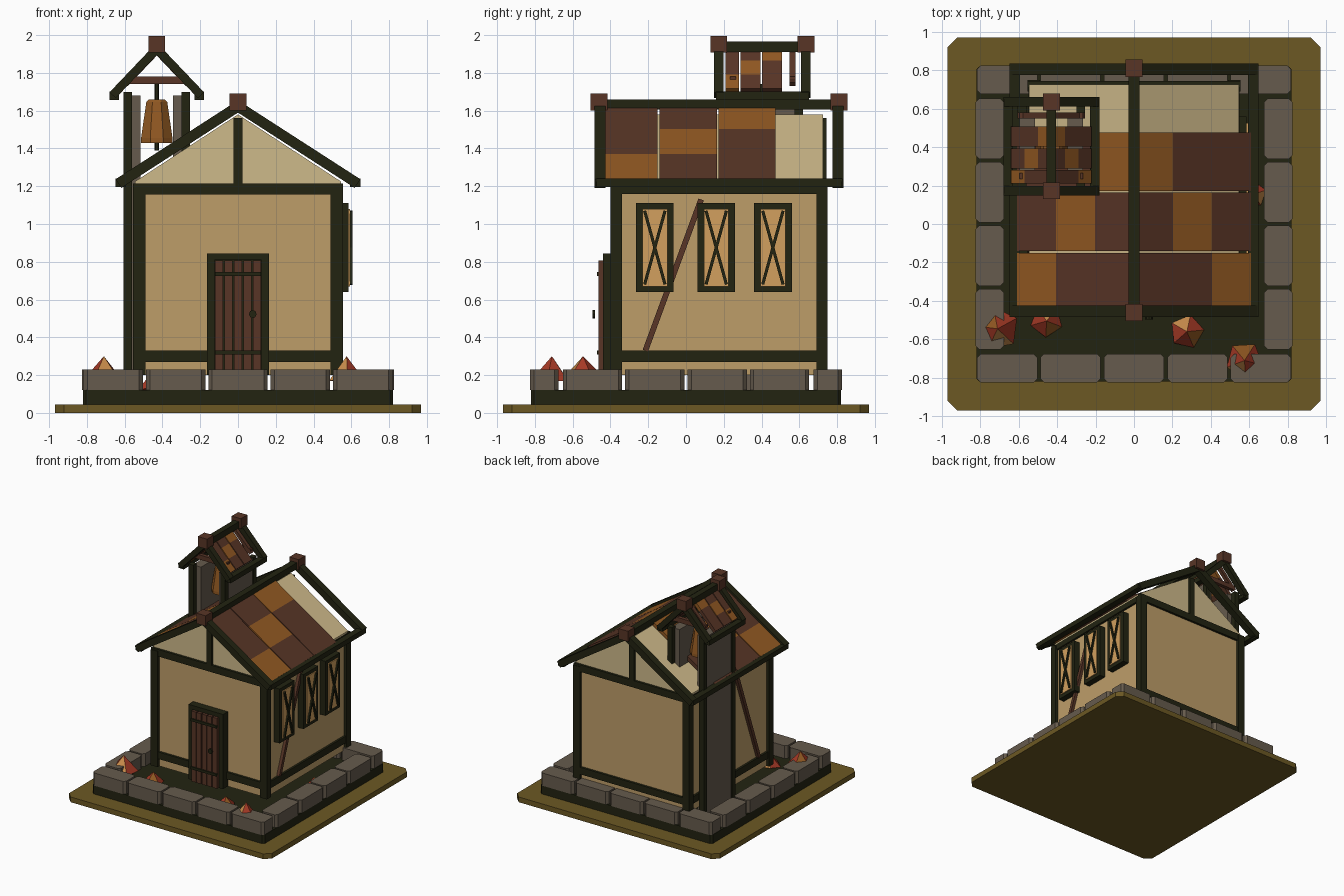
import bpy, bmesh, math
from mathutils import Vector

if "Cube" in bpy.data.objects:
    bpy.data.objects.remove(bpy.data.objects["Cube"])


def mat(name, r, g, b):
    lin = [(c / 255 / 12.92) if c < 11 else ((c / 255 + 0.055) / 1.055) ** 2.4 for c in (r, g, b)]
    m = bpy.data.materials.new(name)
    m.diffuse_color = (*lin, 1)
    m.use_nodes = True
    m.node_tree.nodes["Principled BSDF"].inputs["Base Color"].default_value = m.diffuse_color
    return m


OLIVE = mat("olive ground", 108, 88, 35)
DARK = mat("dark timber", 34, 35, 17)
STONE = mat("grey stone", 102, 91, 77)
WALL = mat("tan plaster", 190, 158, 105)
CREAM = mat("cream plaster", 206, 186, 138)
BROWN = mat("red brown wood", 88, 53, 38)
ORANGE = mat("orange shingle", 146, 89, 34)
GLASS = mat("amber glass", 210, 160, 94)
RED = mat("red leaves", 166, 58, 38)
GOLD = mat("gold leaves", 200, 140, 75)


def finish(name, bm, *mats):
    bmesh.ops.recalc_face_normals(bm, faces=bm.faces)
    me = bpy.data.meshes.new(name)
    bm.to_mesh(me)
    bm.free()
    for m in mats:
        me.materials.append(m)
    ob = bpy.data.objects.new(name, me)
    bpy.context.collection.objects.link(ob)
    return ob


def prism(name, pts, a, b, m, axis="y"):
    """Extrude a 2D outline from a to b: axis x uses (y,z), y uses (x,z), z uses (x,y)."""
    put = {"x": lambda p, t: (t, *p), "y": lambda p, t: (p[0], t, p[1]), "z": lambda p, t: (*p, t)}[axis]
    bm = bmesh.new()
    lo = [bm.verts.new(put(p, a)) for p in pts]
    hi = [bm.verts.new(put(p, b)) for p in pts]
    bm.faces.new(lo)
    bm.faces.new(hi[::-1])
    n = len(pts)
    for i in range(n):
        bm.faces.new((lo[i], lo[(i + 1) % n], hi[(i + 1) % n], hi[i]))
    return finish(name, bm, m)


def box(name, x0, x1, y0, y1, z0, z1, m):
    return prism(name, [(x0, y0), (x1, y0), (x1, y1), (x0, y1)], z0, z1, m, "z")


def chamfered(name, x0, x1, y0, y1, z0, z1, c, m):
    pts = [(x0 + c, y0), (x1 - c, y0), (x1, y0 + c), (x1, y1 - c),
           (x1 - c, y1), (x0 + c, y1), (x0, y1 - c), (x0, y0 + c)]
    return prism(name, pts, z0, z1, m, "z")


def strip(p, q, w):
    """Outline of a bar of width w from p to q."""
    p, q = Vector(p), Vector(q)
    d = (q - p).normalized() * w / 2
    n = Vector((-d.y, d.x))
    return [tuple(v) for v in (p + n, q + n, q - n, p - n)]


def slope_band(cx, s, top, k, u0, u1, thick):
    """Sloped bar outline between offsets u0 and u1, square to the slope."""
    n = Vector((k, 1)).normalized() * thick
    a, b = Vector((u0, top - k * u0)), Vector((u1, top - k * u1))
    inner = (0, top - thick * math.hypot(1, k)) if u0 == 0 else a - n
    return [(cx + s * p[0], p[1]) for p in (a, b, b - n, inner)]


def roof(name, cx, y0, y1, half, top, k, thick, beam, rows, cap):
    """Gabled timber roof with shingle rows; the last row is left open."""
    bw = thick + 0.005
    for s, side in ((-1, "left"), (1, "right")):
        for a, e in ((y0, "front"), (y1 - bw, "back")):
            prism(f"{name}_{e}_bargeboard_{side}", slope_band(cx, s, top, k, 0, half, thick), a, a + bw, DARK)
        ze = top - k * half
        xs = sorted((cx + s * half, cx + s * (half - beam)))
        box(f"{name}_eave_beam_{side}", *xs, y0 + 0.01, y1 - 0.01, ze - 0.04, ze + 0.003, DARK)
        # shingle rows in three bands, one band in orange
        for r, (ra, rb) in enumerate(rows):
            for i in range(3):
                w = (half - 0.04) / 3
                u1 = half - 0.04 - i * w
                prism(f"{name}_shingle_{side}_{r}_{i}",
                      slope_band(cx, s, top - 0.022, k, max(u1 - w, 0), u1, 0.03),
                      ra, rb, ORANGE if i == r else BROWN)
    box(name + "_ridge_beam", cx - beam / 2, cx + beam / 2, y0, y1, top - 0.05, top + 0.005, DARK)
    for y, e in ((y0 + 0.025, "front"), (y1 - 0.025, "back")):
        box(f"{name}_{e}_cap", cx - cap, cx + cap, y - cap, y + cap, top + 0.035 - 2 * cap, top + 0.035, BROWN)


# ground plate and plinth
chamfered("ground_plate", -0.97, 0.97, -0.97, 0.97, 0, 0.045, 0.05, OLIVE)
chamfered("plinth", -0.82, 0.82, -0.82, 0.82, 0.045, 0.12, 0.015, DARK)

# ring of kerb stones
for s in (-1, 1):
    ya, yb = sorted((s * 0.675, s * 0.825))
    for i in range(5):
        x = -0.825 + 0.33 * i
        chamfered(f"kerb_stone_row_{s}_{i}", x + 0.008, x + 0.322, ya, yb, 0.12, 0.23, 0.02, STONE)
    for i in range(4):
        y = -0.66 + 0.33 * i
        chamfered(f"kerb_stone_side_{s}_{i}", ya, yb, y + 0.008, y + 0.322, 0.12, 0.23, 0.02, STONE)

# house walls, gable body and timber frame
box("walls", -0.53, 0.53, -0.375, 0.725, 0.2, 1.2, WALL)
prism("gable_body", [(-0.545, 1.2), (0.545, 1.2), (0.545, 1.225), (0, 1.58), (-0.545, 1.225)], -0.375, 0.725, CREAM)
for sx in (-1, 1):
    xa, xb = sorted((sx * 0.49, sx * 0.555))
    for ya in (-0.4, 0.69):
        box("corner_post", xa, xb, ya, ya + 0.06, 0.2, 1.2, DARK)
    xa, xb = sorted((sx * 0.5, sx * 0.548))
    for z0, z1, part in ((0.27, 0.33, "sill"), (1.16, 1.21, "top_plate")):
        box(part + "_side", xa, xb, -0.38, 0.73, z0, z1, DARK)
    xa, xb = sorted((sx * 0.52, sx * 0.555))
    prism("diagonal_brace", strip((-0.215, 0.33), (0.08, 1.13), 0.03), xa, xb, BROWN, "x")
for ya, yb in ((-0.395, -0.36), (0.71, 0.745)):
    box("sill_end", -0.52, 0.52, ya, yb, 0.27, 0.33, DARK)
    box("top_plate_end", -0.555, 0.555, ya, yb, 1.155, 1.215, DARK)
    box("gable_post", -0.025, 0.025, ya, yb, 1.2, 1.56, DARK)
roof("main_roof", 0, -0.485, 0.835, 0.648, 1.655, 0.645, 0.055, 0.055,
     ((-0.43, -0.15), (-0.14, 0.165), (0.172, 0.475)), 0.045)

# door
for xa, xb in ((-0.165, -0.125), (0.125, 0.165)):
    box("door_jamb", xa, xb, -0.44, -0.37, 0.2, 0.845, DARK)
box("door_lintel", -0.165, 0.165, -0.44, -0.37, 0.81, 0.845, DARK)
box("door_backing", -0.125, 0.125, -0.43, -0.37, 0.2, 0.81, DARK)
for i in range(5):
    x = -0.122 + 0.0505 * i
    box(f"door_plank_{i}", x, x + 0.042, -0.462, -0.42, 0.2, 0.808, BROWN)
for z in (0.32, 0.735):
    box("door_strap", -0.122, 0.122, -0.472, -0.45, z - 0.011, z + 0.011, DARK)
ring = [(0.078 + 0.02 * math.cos(a * math.pi / 4), 0.523 + 0.022 * math.sin(a * math.pi / 4)) for a in range(8)]
prism("door_handle", ring, -0.496, -0.482, DARK)

# three windows on the right wall
for i, yc in enumerate((-0.165, 0.16, 0.46)):
    box(f"window_pane_{i}", 0.53, 0.592, yc - 0.066, yc + 0.066, 0.67, 1.08, GLASS)
    for s in (-1, 1):
        ya, yb = sorted((yc + s * 0.1, yc + s * 0.066))
        box(f"window_{i}_jamb", 0.53, 0.584, ya, yb, 0.64, 1.11, DARK)
        za, zb = sorted((0.875 + s * 0.235, 0.875 + s * 0.205))
        box(f"window_{i}_rail", 0.53, 0.584, yc - 0.1, yc + 0.1, za, zb, DARK)
        prism(f"window_{i}_cross_bar", strip((yc - s * 0.054, 0.68), (yc + s * 0.054, 1.07), 0.016), 0.58, 0.605, DARK, "x")

# bell tower
TX, TY = -0.43, 0.405
for sx in (-1, 1):
    xa, xb = sorted((TX + sx * 0.175, TX + sx * 0.13))
    for sy in (-1, 1):
        ya, yb = sorted((TY + sy * 0.215, TY + sy * 0.17))
        box("tower_post", xa, xb, ya, yb, 0.12, 1.7, DARK)
    xa, xb = sorted((TX + sx * 0.165, TX + sx * 0.085))
    box("tower_side_panel", xa, xb, TY - 0.175, TY + 0.175, 0.12, 1.68, STONE)
    for y in (0.25, 0.565):
        prism("tower_rafter", slope_band(TX, sx, 1.935, 1.05, 0, 0.175, 0.03), y - 0.016, y + 0.016, BROWN)
for y in (0.25, 0.565):
    box("tower_tie_bar", TX - 0.165, TX + 0.165, y - 0.016, y + 0.016, 1.74, 1.78, BROWN)
roof("tower_roof", TX, 0.148, 0.66, 0.25, 1.96, 1.05, 0.045, 0.05,
     ((0.21, 0.28), (0.288, 0.394), (0.402, 0.508)), 0.044)


def lathe(name, x, y, rings, n, m, turn=0.0):
    bm = bmesh.new()
    loops = [[bm.verts.new((x + r * math.cos(turn + i * math.tau / n), y + r * math.sin(turn + i * math.tau / n), z))
              for i in range(n)] for r, z in rings]
    bm.faces.new(loops[0])
    bm.faces.new(loops[-1])
    for a, b in zip(loops, loops[1:]):
        for i in range(n):
            bm.faces.new((a[i], a[(i + 1) % n], b[(i + 1) % n], b[i]))
    return finish(name, bm, m)


# bell on its hanging rod
lathe("bell", TX, TY, ((0.09, 1.43), (0.09, 1.455), (0.06, 1.645), (0.045, 1.66)), 8, ORANGE, math.pi / 8)
lathe("bell_rod", TX, TY, ((0.011, 1.39), (0.011, 1.74)), 6, DARK)

# low-poly leaf piles: red behind, gold and orange in front
piles = ((-0.71, -0.545, 0.115, 0.17, 0.3, 0.5), (0.575, -0.71, 0.1, 0.17, 0.3, 1.0), (0.275, -0.56, 0.09, 0.12, 0.215, 0.1),
         (-0.455, -0.505, 0.085, 0.12, 0.21, 0.9), (0.62, 0.155, 0.07, 0.12, 0.2, 0.3))
for k, (x, y, r, z0, z1, turn) in enumerate(piles):
    bm = bmesh.new()
    base = [bm.verts.new((x + r * math.cos(turn + i * math.tau / 5), y + r * math.sin(turn + i * math.tau / 5),
                          z0 + 0.015 * (i % 2))) for i in range(5)]
    tip = bm.verts.new((x, y, z1))
    bm.faces.new(base)
    for i in range(5):
        f = bm.faces.new((base[i], base[(i + 1) % 5], tip))
        f.material_index = (0, 1, 0, 2, 0)[(i + k) % 5]
    finish(f"leaf_pile_{k}", bm, RED, ORANGE, GOLD)
